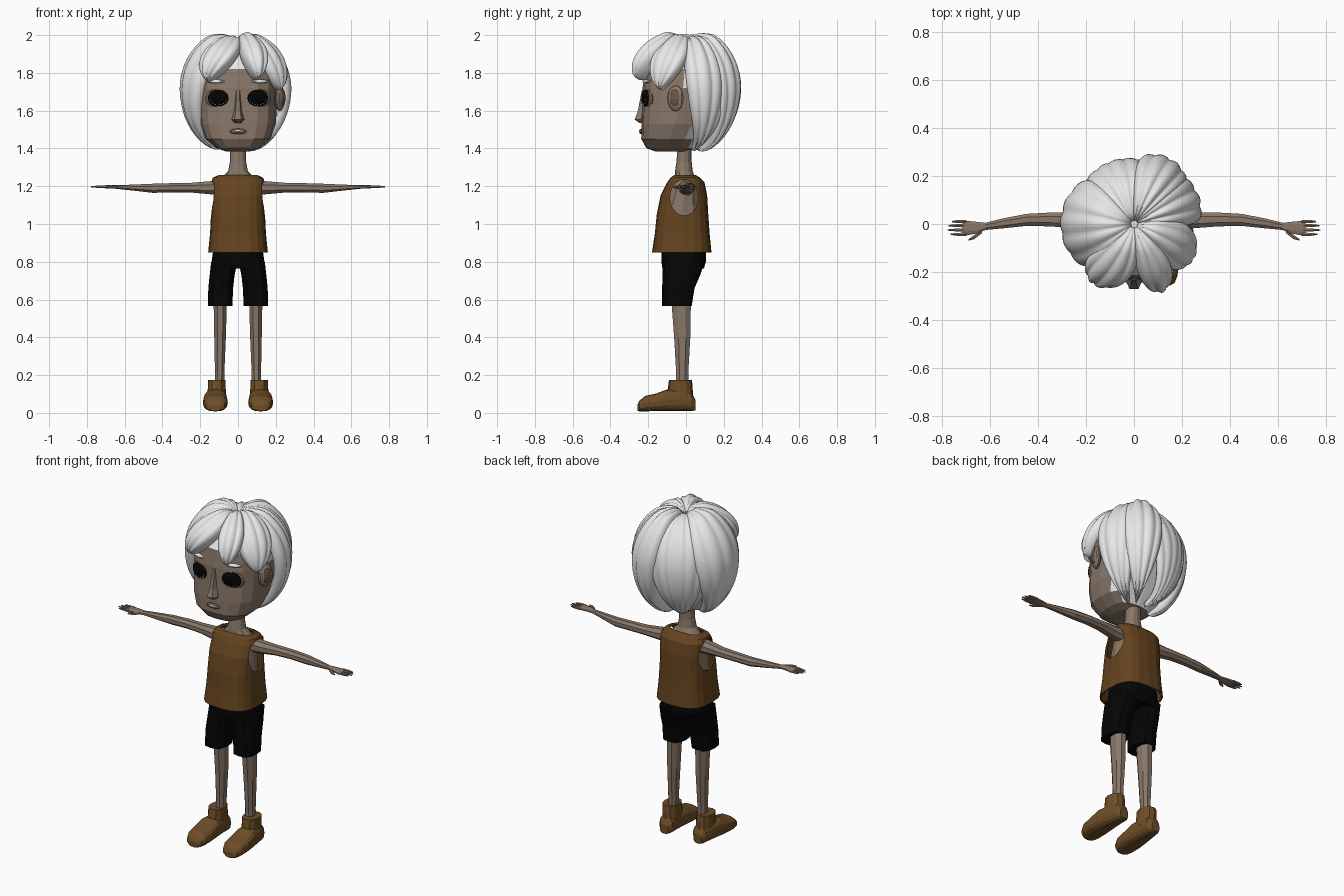
import bpy, bmesh, math
from mathutils import Matrix, Vector

if "Cube" in bpy.data.objects:
    bpy.data.objects.remove(bpy.data.objects["Cube"])


def material(name, rgb):
    m = bpy.data.materials.new(name)
    m.diffuse_color = (*rgb, 1)
    m.use_nodes = True
    m.node_tree.nodes["Principled BSDF"].inputs["Base Color"].default_value = m.diffuse_color
    return m


SKIN = material("skin", (0.25, 0.185, 0.14))
DARK = material("shaded skin", (0.15, 0.10, 0.07))
WHITE = material("white hair", (0.80, 0.80, 0.80))
BLACK = material("black cloth", (0.0015, 0.0015, 0.0015))
EYE = material("eye black", (0.001, 0.001, 0.001))
VEST = material("vest brown", (0.125, 0.056, 0.013))
SHOE = material("shoe brown", (0.155, 0.075, 0.020))


def finish(name, bm, mats, smooth=False, mirror=False):
    bmesh.ops.recalc_face_normals(bm, faces=bm.faces)
    me = bpy.data.meshes.new(name)
    bm.to_mesh(me)
    bm.free()
    for m in mats:
        me.materials.append(m)
    for p in me.polygons:
        p.use_smooth = smooth
    ob = bpy.data.objects.new(name, me)
    bpy.context.collection.objects.link(ob)
    if mirror:
        ob.modifiers.new("mirror", "MIRROR").use_mirror_merge = False
    return ob


def skin_rings(bm, rings, caps=True):
    rows = [[bm.verts.new(p) for p in r] for r in rings]
    n = len(rows[0])
    for a, b in zip(rows, rows[1:]):
        for i in range(n):
            bm.faces.new((a[i], a[(i + 1) % n], b[(i + 1) % n], b[i]))
    if caps:
        bm.faces.new(rows[0])
        bm.faces.new(rows[-1])


def ring(t, a0, a1, b0, b1, n, e):
    """Superellipse section at station t, spanning a0..a1 and b0..b1."""
    pts = []
    for i in range(n):
        g = 2 * math.pi * (i + 0.5 * (n == 8)) / n
        c, s = math.cos(g), math.sin(g)
        pts.append(((a0 + a1) / 2 + (a1 - a0) / 2 * math.copysign(abs(c) ** (2 / e), c),
                    (b0 + b1) / 2 + (b1 - b0) / 2 * math.copysign(abs(s) ** (2 / e), s), t))
    return pts


AXES = {"z": (0, 1, 2), "x": (2, 1, 0), "y": (0, 2, 1)}


def loft(name, sections, mats, n=8, e=2.2, axis="z", caps=True, **kw):
    k = AXES[axis]
    bm = bmesh.new()
    skin_rings(bm, [[tuple(p[j] for j in k) for p in ring(*s, n, e)] for s in sections], caps)
    return finish(name, bm, mats, **kw)


def blob(name, loc, size, mat, turn=0, segs=16, **kw):
    bm = bmesh.new()
    mtx = (Matrix.Translation(loc) @ Matrix.Rotation(math.radians(turn), 4, "Z")
           @ Matrix.Diagonal((*size, 1)))
    bmesh.ops.create_uvsphere(bm, u_segments=segs, v_segments=segs // 2 + 2, radius=1, matrix=mtx)
    return finish(name, bm, [mat], **kw)


def sym(rows):
    """(station, half width, front, back) to symmetric sections."""
    return [(t, -w, w, b0, b1) for t, w, b0, b1 in rows]


# Torso with neck, seen through the arm holes
loft("torso_and_neck", sym([(0.84, .12, -.13, .10), (1.10, .118, -.12, .085), (1.20, .118, -.08, .07),
     (1.245, .085, -.06, .05), (1.28, .052, -.058, .035), (1.33, .043, -.05, .03),
     (1.43, .043, -.045, .03)]), [SKIN], n=12)

# Sleeveless vest with cut arm holes
vest = loft("vest", sym([(0.85, .158, -.18, .135), (0.95, .148, -.165, .125), (1.05, .143, -.155, .118),
            (1.15, .143, -.135, .112), (1.22, .142, -.10, .098), (1.245, .133, -.082, .075),
            (1.26, .10, -.062, .05)]), [VEST], n=20, e=2.8, caps=False)
solid = vest.modifiers.new("thickness", "SOLIDIFY")
solid.thickness, solid.offset = 0.01, -1
hole = loft("arm_hole_cutter", [(x, 1.045, 1.235, -.085, .065) for x in (-.4, .4)],
            [VEST], n=20, e=2, axis="x")
hole.hide_render = True
hole.hide_viewport = True
cut = vest.modifiers.new("arm holes", "BOOLEAN")
cut.operation, cut.object, cut.solver = "DIFFERENCE", hole, "EXACT"

# Shorts
loft("shorts_hips", sym([(0.765, .143, -.125, .095), (0.80, .14, -.13, .105), (0.87, .13, -.13, .105)]),
     [BLACK], n=16, e=2.6)
loft("shorts_leg", [(0.565, .03, .16, -.127, .03), (0.66, .026, .157, -.126, .045),
     (0.73, .018, .15, -.125, .075), (0.80, .003, .142, -.125, .10)], [BLACK], n=12, e=2.8, mirror=True)

# Legs and shoes
loft("leg", [(0.12, .072, .125, -.055, .015), (0.22, .07, .124, -.055, .015),
     (0.40, .062, .128, -.066, .026), (0.60, .056, .132, -.082, .03)], [SKIN], mirror=True)
loft("shoe_foot", [(-.257, .092, .15, .01, .045), (-.245, .07, .17, .008, .066),
     (-.215, .058, .182, .008, .09), (-.16, .054, .186, .01, .102), (-.10, .057, .181, .01, .124),
     (-.03, .064, .168, .01, .125), (.03, .068, .155, .01, .11), (.05, .085, .14, .014, .07)],
     [SHOE], n=16, e=2.6, axis="y", mirror=True)
loft("shoe_shaft", [(0.07, .063, .162, -.11, .04), (0.13, .065, .16, -.096, .035),
     (0.175, .066, .16, -.09, .032)], [SHOE], n=12, mirror=True)

# Arms, fingers and thumbs
loft("arm", [(.09, 1.15, 1.235, -.04, .045), (.16, 1.156, 1.228, -.035, .046),
     (.25, 1.165, 1.22, -.02, .05), (.35, 1.166, 1.218, -.012, .05), (.45, 1.163, 1.215, -.01, .044),
     (.55, 1.175, 1.21, -.02, .024), (.62, 1.183, 1.207, -.026, .006), (.65, 1.186, 1.208, -.04, .01),
     (.70, 1.188, 1.206, -.05, .016), (.715, 1.19, 1.203, -.048, .014)], [SKIN], axis="x", mirror=True)
for i, (y, tip) in enumerate([(-.043, .765), (-.025, .778), (-.007, .775), (.01, .76)]):
    loft(f"finger_{i + 1}", [(.70, 1.189, 1.205, y - .008, y + .008), (.74, 1.191, 1.204, y - .007, y + .007),
         (tip, 1.194, 1.200, y - .003, y + .003)], [SKIN], n=6, axis="x", mirror=True)
loft("thumb", [(.635, 1.187, 1.205, -.04, -.015), (.665, 1.187, 1.203, -.064, -.043),
     (.69, 1.19, 1.198, -.07, -.062)], [SKIN], n=6, axis="x", mirror=True)

# Faceted head: skin in front, white scalp behind and on top
head = loft("head", sym([(1.385, .065, -.165, .0), (1.402, .115, -.21, .04), (1.45, .172, -.237, .07),
            (1.53, .20, -.236, .12), (1.62, .206, -.232, .17), (1.72, .208, -.23, .20),
            (1.82, .20, -.215, .20), (1.90, .15, -.15, .15), (1.945, .06, -.06, .06)]),
            [SKIN, WHITE], n=16, e=2.8)
for p in head.data.polygons:
    p.material_index = int(p.center.y > 0.03 or p.center.z > 1.84)

# Face
loft("nose", sym([(1.535, .022, -.25, -.2), (1.553, .034, -.277, -.2), (1.60, .02, -.258, -.2),
     (1.71, .014, -.236, -.2)]), [SKIN], n=6)
blob("eyelid", (.106, -.196, 1.663), (.07, .024, .06), DARK, 15, 12, mirror=True)
blob("eye", (.104, -.207, 1.666), (.058, .027, .048), EYE, 15, smooth=True, mirror=True)
for i in range(9):  # pale specks along the lower eye rim
    g = math.radians(195 + 150 * i / 8)
    dx, dz = .045 * math.cos(g), .036 * math.sin(g)
    blob(f"eye_speck_{i + 1}", (.104 + dx, -.224 + .3 * dx, 1.666 + dz), (.0038, .005, .0038), WHITE,
         segs=6, mirror=True)
blob("eyebrow", (.118, -.21, 1.755), (.05, .014, .010), WHITE, 18, 10, mirror=True)
blob("lips", (0, -.236, 1.49), (.045, .012, .015), DARK, segs=12)
blob("teeth", (0, -.245, 1.492), (.026, .005, .005), WHITE, segs=10)
blob("ear", (.222, -.055, 1.665), (.022, .046, .068), SKIN, -22, 12, mirror=True)
blob("ear_hollow", (.238, -.06, 1.668), (.010, .026, .044), DARK, -22, 10, mirror=True)


# Hair: ribbed leaf-shaped locks fanning out from the crown
def lock(name, az, spread, end, bulge, ribs, swirl=0, rib=0.05, lift=1.0, nu=36, nt=26):
    def point(th, ph, k):
        rz = .265 if math.cos(th) > 0 else .31
        return Vector((.25 * k * math.sin(th) * math.cos(ph), .25 * k * math.sin(th) * math.sin(ph),
                       1.70 + rz * (1 + lift * (k - 1)) * math.cos(th)))
    rings = []
    for j in range(nt + 1):
        t = min(j / nt, 0.995)
        th = math.radians(4 + (end - 4) * t)
        half = spread * (1 - t ** 2.2) ** 0.8
        env = (1 - t) ** 0.35 * min(1, 6 * t) ** 0.5
        turn = az + swirl * t
        row = []
        for i in range(nu + 1):
            u = 2 * i / nu - 1
            k = 1 + env * (bulge * math.sqrt(1 - u * u)
                           + rib * abs(math.sin(ribs * math.pi * (u + 1) / 2)))
            row.append(point(th, math.radians(turn + u * half), k))
        for i in range(nu // 3, -1, -1):
            u = (6 * i / nu - 1) * 0.97
            row.append(point(th, math.radians(turn + u * half), 0.93))
        rings.append(row)
    bm = bmesh.new()
    skin_rings(bm, rings)
    finish(name, bm, [WHITE], smooth=True)


lock("hair_left", 180, 54, 160, .27, 5, swirl=-2, rib=.04)
lock("hair_back_left", 132, 30, 160, .03, 3)
lock("hair_back", 108, 46, 166, .13, 6, swirl=8, rib=.03)
lock("hair_back_right", 64, 30, 164, .29, 4, swirl=-6)
lock("hair_right", 30, 34, 166, .20, 4, swirl=-2)
lock("hair_front_right", -22, 38, 88, .34, 4, swirl=-10, lift=.6)
lock("bang_right", -62, 27, 77, .62, 3, swirl=-6, lift=.38, rib=.08)
lock("bang_left", -112, 38, 79, .55, 4, swirl=-14, lift=.3, rib=.08)
